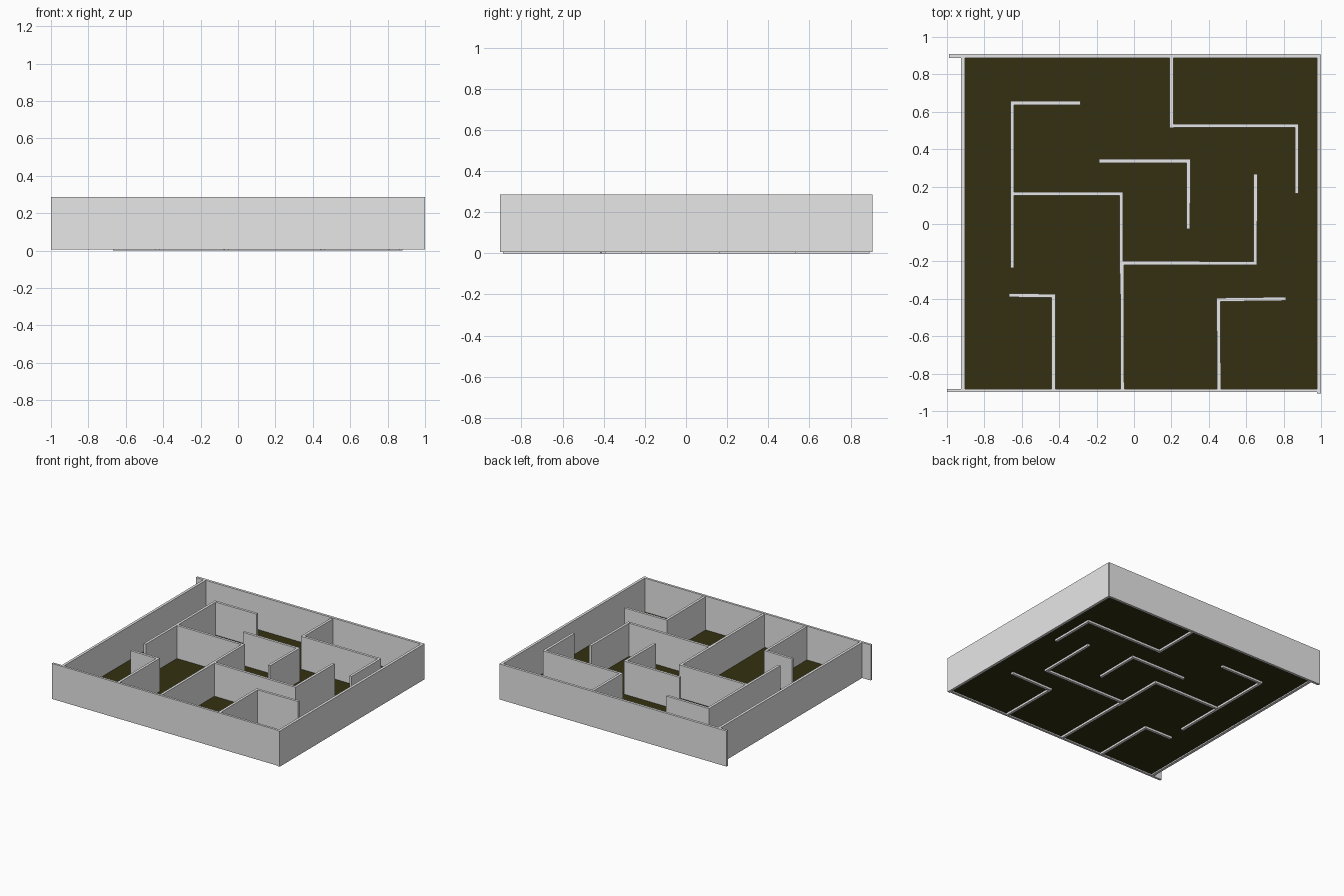
import bpy
import bmesh
from mathutils import Vector

if "Cube" in bpy.data.objects:
    bpy.data.objects.remove(bpy.data.objects["Cube"])


def material(name, rgb):
    m = bpy.data.materials.new(name)
    m.diffuse_color = (*rgb, 1.0)
    m.use_nodes = True
    m.node_tree.nodes["Principled BSDF"].inputs["Base Color"].default_value = m.diffuse_color
    return m


wall_grey = material("wall grey", (0.8, 0.8, 0.8))
floor_olive = material("floor dark olive", (0.034, 0.030, 0.0056))


def slab(name, start, end, thickness, z0, z1, mat):
    """Upright slab running between two plan points."""
    a, b = Vector(start), Vector(end)
    side = (b - a).normalized().orthogonal() * thickness / 2
    bm = bmesh.new()
    base = bm.faces.new([bm.verts.new((p.x, p.y, z0))
                         for p in (a - side, b - side, b + side, a + side)])
    ext = bmesh.ops.extrude_face_region(bm, geom=[base], use_keep_orig=True)
    for v in ext["geom"]:
        if isinstance(v, bmesh.types.BMVert):
            v.co.z = z1
    bmesh.ops.recalc_face_normals(bm, faces=bm.faces)
    mesh = bpy.data.meshes.new(name)
    bm.to_mesh(mesh)
    bm.free()
    mesh.materials.append(mat)
    obj = bpy.data.objects.new(name, mesh)
    bpy.context.collection.objects.link(obj)
    return obj


# Floor plate, slightly above the wall feet
slab("floor", (-0.915, 0), (0.985, 0), 1.785, 0.016, 0.02, floor_olive)

# Outer walls
for name, start, end, t in [
    ("front_wall", (-1.0, -0.89), (0.99, -0.89), 0.018),
    ("back_wall", (-0.99, 0.898), (0.995, 0.898), 0.02),
    ("left_wall", (-0.914, -0.885), (-0.914, 0.892), 0.021),
    ("right_wall", (0.988, -0.905), (0.988, 0.905), 0.021),
]:
    slab(name, start, end, t, 0.006, 0.287, wall_grey)

# Inner maze walls
maze = [
    ((0.2, 0.892), (0.2, 0.514)), ((0.19, 0.525), (0.877, 0.525)),
    ((0.87, 0.533), (0.87, 0.163)),
    ((-0.66, 0.647), (-0.286, 0.647)), ((-0.651, 0.655), (-0.651, -0.235)),
    ((-0.65, 0.162), (-0.06, 0.162)), ((-0.068, 0.171), (-0.068, -0.265)),
    ((-0.064, -0.21), (-0.062, -0.89)),
    ((-0.075, -0.208), (0.658, -0.21)), ((0.65, 0.267), (0.648, -0.217)),
    ((-0.187, 0.337), (0.3, 0.337)), ((0.292, 0.345), (0.29, -0.027)),
    ((-0.668, -0.381), (-0.422, -0.384)), ((-0.431, -0.375), (-0.431, -0.89)),
    ((0.441, -0.405), (0.813, -0.4)), ((0.451, -0.395), (0.455, -0.89)),
]
for i, (start, end) in enumerate(maze, 1):
    # tiny height steps keep overlapping tops from coinciding
    slab(f"maze_wall_{i}", start, end, 0.02, 0.0, 0.28 + 0.0002 * i, wall_grey)
